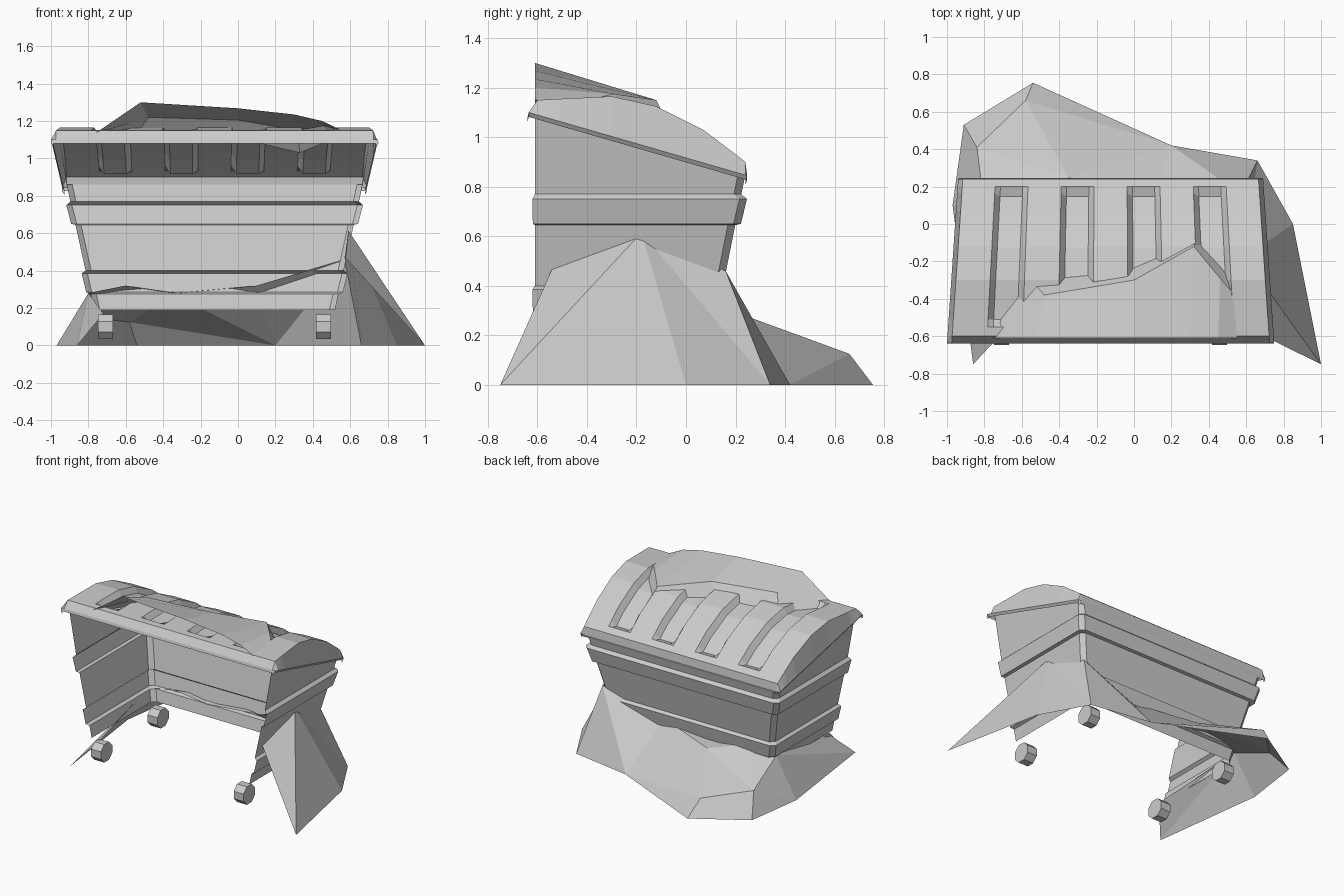
import bpy, bmesh, math
from mathutils import Matrix

if "Cube" in bpy.data.objects:
    bpy.data.objects.remove(bpy.data.objects["Cube"])

CX = -0.125  # centre of the container


def make(name, verts, faces):
    bm = bmesh.new()
    vs = [bm.verts.new(v) for v in verts]
    for f in faces:
        bm.faces.new([vs[i] for i in f])
    bmesh.ops.remove_doubles(bm, verts=bm.verts, dist=0.0008)
    bmesh.ops.recalc_face_normals(bm, faces=bm.faces)
    if sum(f.normal.z for f in bm.faces) < 0 and name != "container_walls":
        bmesh.ops.reverse_faces(bm, faces=bm.faces)
    me = bpy.data.meshes.new(name)
    bm.to_mesh(me)
    bm.free()
    ob = bpy.data.objects.new(name, me)
    bpy.context.collection.objects.link(ob)
    return ob


def grid(name, rows):
    n = len(rows[0])
    faces = [(r * n + c, r * n + c + 1, (r + 1) * n + c + 1, (r + 1) * n + c)
             for r in range(len(rows) - 1) for c in range(n - 1)]
    return make(name, [v for row in rows for v in row], faces)


# container walls: three-sided shell, open at the front, with two raised bands
rows = []
for z, off in [(.19, 0), (.275, 0), (.285, .022), (.385, .024), (.40, 0),
               (.645, 0), (.65, .022), (.75, .026), (.77, 0), (.86, 0)]:
    w = .745 + .22 * (z - .65) + off
    b = .20 + .2 * (z - .65) + off
    zf, wf = (1.10, .83) if z == .86 else (z, w)
    f = -.61 - off * .4
    half = [(wf, f, zf), (w, b - .03, z), (w - .03, b, z)]
    rows.append([(CX - x, y, h) for x, y, h in half] +
                [(CX + x, y, h) for x, y, h in reversed(half)])
grid("container_walls", rows)

# lid: curved sheet with four recessed slots, side panels and a thin rim
prof = [(-.64, 1.08), (-.635, 1.10), (-.60, 1.15), (-.55, 1.153), (-.51, 1.155),
        (-.30, 1.165), (-.12, 1.125), (.07, 1.03), (.165, .958), (.20, .932),
        (.24, .90), (.247, .845), (.24, .825)]
cols = [(-1, 0)]
for c in (-.668, -.222, .222, .668):
    cols += [(c - .111, 0), (c - .075, 1), (c + .075, 1), (c + .111, 0)]
cols.append((1, 0))
rows = []
for i, (y, z) in enumerate(prof):
    t = (y + .64) / .887
    rim = .875 - .06 * t
    zr = min(z, 1.10 - .289 * (y + .635))
    zb = min(z, zr - .018)
    row = []
    for u, inner in cols:
        d = .04 if inner and 4 <= i <= 8 else 0
        slope = max(0, y + .3)
        row.append((CX + u * (rim - .025), y - d * slope, z - d))
    left = [(CX - rim + .012, y, zb), (CX - rim, y, zr)]
    right = [(CX + rim, y, zr), (CX + rim - .012, y, zb)]
    rows.append(left + row + right)
grid("lid", rows)

# snow on the lid: front edge, crest, edge buried in the lid
grid("lid_snow", [
    [(-.77, -.61, 1.13), (-.52, -.61, 1.30), (0, -.61, 1.268),
     (.30, -.61, 1.235), (.45, -.61, 1.20), (.55, -.61, 1.15)],
    [(-.75, -.58, 1.14), (-.48, -.38, 1.22), (0, -.30, 1.205),
     (.32, -.12, 1.15), (.46, -.29, 1.175), (.555, -.40, 1.15)],
    [(-.75, -.55, 1.10), (-.55, -.30, 1.12), (-.05, -.26, 1.12),
     (.33, -.06, 1.03), (.50, -.26, 1.10), (.56, -.34, 1.10)]])

# ground snow: drift around both sides and the back
outer = [(1, -.75, 0), (.85, 0, 0), (.66, .34, 0), (.20, .42, 0),
         (-.54, .755, 0), (-.91, .53, 0), (-.97, .10, 0), (-.86, -.75, 0)]
inner = [(.575, -.54, .47), (.59, -.18, .615), (.57, .16, .46), (.10, .11, .32),
         (-.33, .11, .28), (-.60, .10, .32), (-.80, .09, .28), (-.72, -.60, .17)]
lumps = [(-.35, .25, .275), (-.58, .66, .125), (-.84, .41, .155)]
faces = [(0, 9, 8), (0, 1, 9), (1, 2, 9), (2, 10, 9), (2, 3, 10), (3, 11, 10),
         (3, 16, 11), (11, 16, 12), (3, 17, 16), (3, 4, 17), (4, 5, 18, 17),
         (16, 17, 18), (16, 13, 12), (16, 18, 13), (18, 14, 13), (5, 6, 18),
         (6, 14, 18), (6, 7, 14), (7, 15, 14)]
make("ground_snow", outer + inner + lumps, faces)

# wheels
for sx, side in ((-1, "left"), (1, "right")):
    for y, end in ((-.58, "front"), (.08, "back")):
        bm = bmesh.new()
        bmesh.ops.create_cone(
            bm, cap_ends=True, segments=8, radius1=.072, radius2=.072, depth=.08,
            matrix=Matrix.Translation((CX + sx * .583, y, .10)) @
            Matrix.Rotation(math.pi / 2, 4, 'Y') @ Matrix.Rotation(math.pi / 8, 4, 'Z'))
        me = bpy.data.meshes.new("wheel")
        bm.to_mesh(me)
        bm.free()
        ob = bpy.data.objects.new(f"wheel_{end}_{side}", me)
        bpy.context.collection.objects.link(ob)
